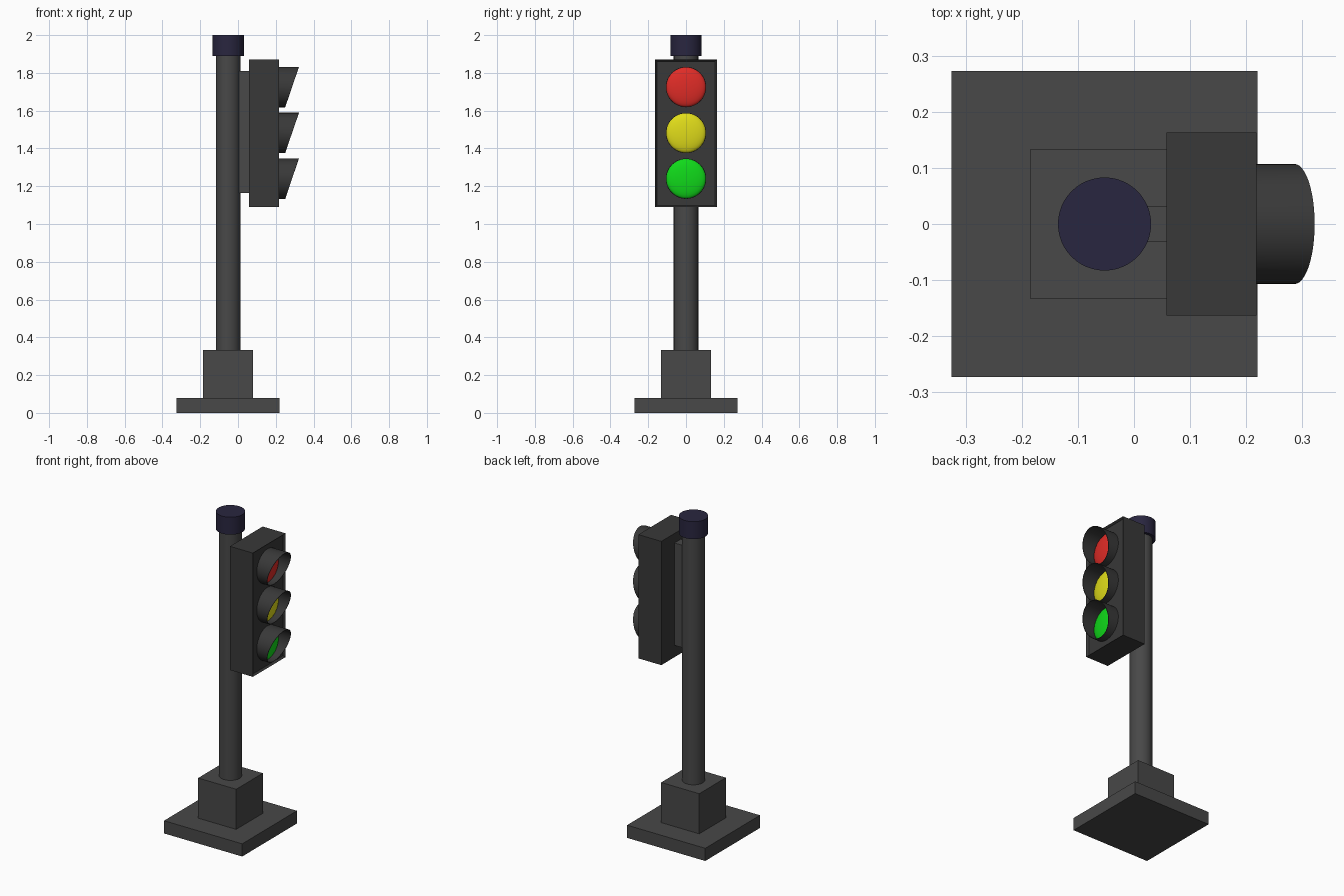
import bpy, bmesh, math
from mathutils import Matrix

if "Cube" in bpy.data.objects:
    bpy.data.objects.remove(bpy.data.objects["Cube"])

CX = -0.0525  # pole axis


def material(name, rgb):
    m = bpy.data.materials.new(name)
    m.diffuse_color = (*rgb, 1)
    m.use_nodes = True
    m.node_tree.nodes["Principled BSDF"].inputs["Base Color"].default_value = m.diffuse_color
    return m


GREY = material("dark_grey", (0.065, 0.065, 0.065))
BLACK = material("charcoal", (0.04, 0.04, 0.04))
NAVY = material("navy", (0.022, 0.019, 0.05))


def finish(bm, name, mat, smooth=True):
    bmesh.ops.recalc_face_normals(bm, faces=bm.faces)
    me = bpy.data.meshes.new(name)
    bm.to_mesh(me)
    bm.free()
    ob = bpy.data.objects.new(name, me)
    bpy.context.collection.objects.link(ob)
    me.materials.append(mat)
    if smooth:
        bpy.ops.object.select_all(action='DESELECT')
        ob.select_set(True)
        bpy.context.view_layer.objects.active = ob
        bpy.ops.object.shade_smooth_by_angle(angle=math.radians(40))
    return ob


def box_bm(x0, x1, hy, z0, z1):
    bm = bmesh.new()
    bmesh.ops.create_cube(bm, size=1, matrix=Matrix.Translation(
        ((x0 + x1) / 2, 0, (z0 + z1) / 2)) @ Matrix.Diagonal((x1 - x0, 2 * hy, z1 - z0, 1)))
    return bm


def cylinder(name, r, z0, z1, mat):
    bm = bmesh.new()
    bmesh.ops.create_cone(bm, cap_ends=True, segments=48, radius1=r, radius2=r, depth=z1 - z0,
                          matrix=Matrix.Translation((CX, 0, (z0 + z1) / 2)))
    return finish(bm, name, mat)


# Base, pole and cap
finish(box_bm(CX - 0.2725, CX + 0.2725, 0.2725, 0, 0.08), "base_plate", GREY, False)
finish(box_bm(CX - 0.1325, CX + 0.1325, 0.1325, 0.08, 0.333), "base_block", GREY, False)
cylinder("pole", 0.065, 0.333, 1.89, GREY)
cylinder("pole_cap", 0.083, 1.89, 2.0, NAVY)

# Bracket joining pole and lamp housing
finish(box_bm(CX + 0.04, 0.058, 0.032, 1.165, 1.81), "bracket", GREY, False)

# Housing with a shallow recessed front
FACE = 0.218
PANEL = 0.206
bm = box_bm(0.058, FACE, 0.163, 1.09, 1.87)
bm.normal_update()
front = [f for f in bm.faces if f.normal.x > 0.9]
bmesh.ops.inset_region(bm, faces=front, thickness=0.012, depth=0)
bmesh.ops.translate(bm, vec=(PANEL - FACE, 0, 0), verts=front[0].verts[:])
finish(bm, "lamp_housing", BLACK, False)


def visor(name, z):
    # Thin tube with a slanted mouth, longer at the top
    bm = bmesh.new()
    n, rings = 48, []
    for r, is_front in ((0.107, False), (0.107, True), (0.104, True), (0.104, False)):
        ring = []
        for i in range(n):
            a = 2 * math.pi * i / n
            x = 0.286 + 0.036 * math.sin(a) if is_front else PANEL
            ring.append(bm.verts.new((x, r * math.cos(a), z + r * math.sin(a))))
        rings.append(ring)
    for k in range(4):
        a, b = rings[k], rings[(k + 1) % 4]
        for i in range(n):
            j = (i + 1) % n
            bm.faces.new((a[i], a[j], b[j], b[i]))
    finish(bm, name, BLACK)


def lens(name, z, mat):
    # Shallow dome bulging out of the panel
    bm = bmesh.new()
    bmesh.ops.create_uvsphere(bm, u_segments=48, v_segments=16, radius=1)
    bmesh.ops.delete(bm, geom=[v for v in bm.verts if v.co.z < -0.01], context='VERTS')
    bmesh.ops.transform(bm, verts=bm.verts, matrix=Matrix.Translation((PANEL, 0, z))
                        @ Matrix.Rotation(math.pi / 2, 4, 'Y')
                        @ Matrix.Diagonal((0.1045, 0.1045, 0.025, 1)))
    finish(bm, name, mat)


# Three lamps
for colour, z, rgb in (("red", 1.725, (0.75, 0.025, 0.02)),
                       ("yellow", 1.482, (0.75, 0.72, 0.01)),
                       ("green", 1.24, (0.005, 0.7, 0.01))):
    visor(colour + "_visor", z)
    lens(colour + "_lens", z, material(colour, rgb))
